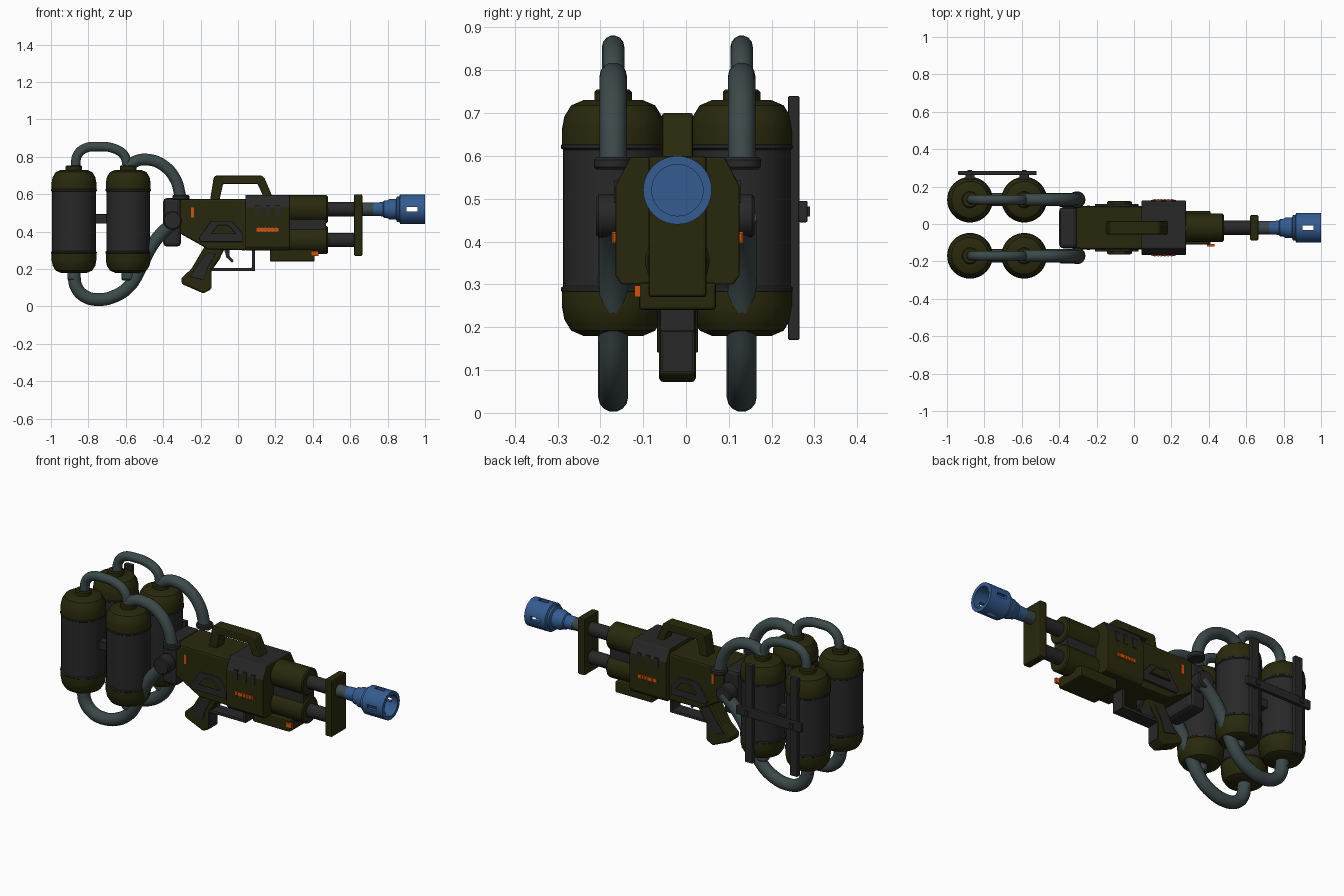
import bpy, bmesh, math
from mathutils import Matrix, Vector

if "Cube" in bpy.data.objects:
    bpy.data.objects.remove(bpy.data.objects["Cube"])

CY = -0.02                       # the model's mirror plane in y
SIDES = (-1, 1)


def material(name, rgb):
    m = bpy.data.materials.new(name)
    m.diffuse_color = (*rgb, 1)
    m.use_nodes = True
    m.node_tree.nodes["Principled BSDF"].inputs["Base Color"].default_value = m.diffuse_color
    return m


OLIVE = material("olive_paint", (0.022, 0.022, 0.004))
GREY = material("dark_grey", (0.021, 0.021, 0.021))
HOSE = material("grey_teal_hose", (0.045, 0.066, 0.067))
BLUE = material("blue_metal", (0.035, 0.105, 0.28))
ORANGE = material("orange_accent", (0.6, 0.09, 0.005))


def finish(name, bm, mats, bevel=0, smooth=True):
    bmesh.ops.recalc_face_normals(bm, faces=bm.faces)
    me = bpy.data.meshes.new(name)
    bm.to_mesh(me)
    bm.free()
    ob = bpy.data.objects.new(name, me)
    bpy.context.collection.objects.link(ob)
    for m in mats:
        me.materials.append(m)
    if bevel:
        mod = ob.modifiers.new("bevel", 'BEVEL')
        mod.width, mod.segments, mod.limit_method = bevel, 2, 'ANGLE'
    if smooth:
        bpy.ops.object.select_all(action='DESELECT')
        ob.select_set(True)
        bpy.context.view_layer.objects.active = ob
        bpy.ops.object.shade_smooth_by_angle(angle=math.radians(35))
    return ob


def box(name, x, y, z, mat, bevel=0):
    bm = bmesh.new()
    bmesh.ops.create_cube(bm, size=1)
    for v in bm.verts:
        v.co = Vector(((x[0] + x[1]) / 2 + v.co.x * (x[1] - x[0]),
                       (y[0] + y[1]) / 2 + v.co.y * (y[1] - y[0]),
                       (z[0] + z[1]) / 2 + v.co.z * (z[1] - z[0])))
    return finish(name, bm, [mat], bevel, False)


def prism(name, profile, y0, y1, mat, bevel=0):
    """Side profile (x, z) extruded from y0 to y1."""
    bm = bmesh.new()
    f = bm.faces.new([bm.verts.new((x, y0, z)) for x, z in profile])
    r = bmesh.ops.extrude_face_region(bm, geom=[f])
    vs = [v for v in r['geom'] if isinstance(v, bmesh.types.BMVert)]
    bmesh.ops.translate(bm, vec=(0, y1 - y0, 0), verts=vs)
    return finish(name, bm, [mat], bevel, False)


def lathe(name, profile, axis, origin, mats, rule=None, n=32):
    """(radius, height) profile turned about an axis; rule gives a material index by height."""
    rot = {'x': Matrix.Rotation(math.pi / 2, 4, 'Y'),
           'y': Matrix.Rotation(-math.pi / 2, 4, 'X'), 'z': Matrix()}[axis]
    bm = bmesh.new()
    rings = [[bm.verts.new((r * math.cos(2 * math.pi * i / n), r * math.sin(2 * math.pi * i / n), h))
              for i in range(n)] for r, h in profile]
    for a, b in zip(rings, rings[1:]):
        for i in range(n):
            bm.faces.new((a[i], a[(i + 1) % n], b[(i + 1) % n], b[i]))
    bm.faces.new(rings[0])
    bm.faces.new(rings[-1])
    if rule:
        for f in bm.faces:
            f.material_index = rule(f.calc_center_median().z)
    bm.transform(Matrix.Translation(origin) @ rot)
    return finish(name, bm, mats)


def rod(name, r, a, b, axis, origin, mat, n=32):
    e = min(0.006, (b - a) / 4)
    return lathe(name, [(r - e, a), (r, a + e), (r, b - e), (r - e, b)], axis, origin, [mat], n=n)


def hose(name, path, y, r):
    cu = bpy.data.curves.new(name, 'CURVE')
    cu.dimensions, cu.bevel_depth, cu.bevel_resolution = '3D', r, 5
    cu.use_fill_caps, cu.resolution_u = True, 8
    sp = cu.splines.new('BEZIER')
    sp.bezier_points.add(len(path) - 1)
    for p, (x, z) in zip(sp.bezier_points, path):
        p.co = (x, y, z)
        p.handle_left_type = p.handle_right_type = 'AUTO'
    tmp = bpy.data.objects.new("tmp", cu)
    bpy.context.collection.objects.link(tmp)
    dg = bpy.context.evaluated_depsgraph_get()
    bm = bmesh.new()
    me = bpy.data.meshes.new_from_object(tmp.evaluated_get(dg))
    bm.from_mesh(me)
    bpy.data.objects.remove(tmp)
    finish(name, bm, [HOSE])


# Tanks, necks and hoses, two rows
TANK = [(0.07, 0.18), (0.098, 0.192), (0.114, 0.218), (0.12, 0.25), (0.12, 0.283), (0.122, 0.285),
        (0.122, 0.292), (0.117, 0.296), (0.117, 0.614), (0.122, 0.618), (0.122, 0.625), (0.12, 0.627),
        (0.12, 0.66), (0.114, 0.692), (0.098, 0.718), (0.07, 0.73)]
for s in SIDES:
    y, tag = CY + s * 0.15, "front" if s < 0 else "back"
    for i, x in enumerate((-0.877, -0.587)):
        lathe(f"tank_{tag}_{i}", TANK, 'z', (x, y, 0), [OLIVE, GREY], lambda h: int(0.288 < h < 0.622), 40)
        rod(f"tank_neck_{tag}_{i}", 0.044, 0.72, 0.755, 'z', (x, y, 0), OLIVE)
        rod(f"tank_outlet_{tag}_{i}", 0.035, 0.14, 0.19, 'z', (x, y, 0), HOSE)
    hose(f"link_hose_{tag}", [(-0.87, 0.745), (-0.858, 0.81), (-0.82, 0.845), (-0.75, 0.855),
                              (-0.665, 0.845), (-0.61, 0.81), (-0.59, 0.745)], y, 0.026)
    hose(f"upper_hose_{tag}", [(-0.587, 0.745), (-0.55, 0.775), (-0.48, 0.785), (-0.40, 0.755),
                               (-0.335, 0.68), (-0.307, 0.585)], y, 0.032)
    hose(f"lower_hose_{tag}", [(-0.877, 0.17), (-0.865, 0.105), (-0.82, 0.055), (-0.75, 0.037),
                               (-0.66, 0.055), (-0.58, 0.11), (-0.52, 0.21), (-0.47, 0.31),
                               (-0.41, 0.39), (-0.335, 0.455)], y, 0.035)
    # Hose couplings at the stock
    rod(f"hose_collar_{tag}", 0.045, 0.568, 0.597, 'z', (-0.305, y, 0), GREY)
    rod(f"hose_coupling_{tag}", 0.05, -0.04, 0.03, 'y', (-0.35, y, 0.46), GREY)

# Carrying frame behind the tanks
for i, x in enumerate((-0.877, -0.587)):
    box(f"frame_upright_{i}", (x - 0.025, x + 0.025), (0.238, 0.265), (0.17, 0.74), GREY, 0.004)
    box(f"frame_bolt_{i}", (x - 0.012, x + 0.012), (0.28, 0.29), (0.458, 0.482), GREY)
box("frame_crossbar", (-0.94, -0.52), (0.262, 0.284), (0.445, 0.495), GREY, 0.004)
for s in SIDES:
    y = CY + s * 0.15
    box("tank_bridge", (-0.77, -0.70), (y - 0.02, y + 0.02), (0.445, 0.492), GREY)

# Stock, body and receiver
box("stock_pad", (-0.40, -0.305), (CY - 0.11, CY + 0.11), (0.32, 0.58), GREY, 0.02)
prism("stock_body", [(-0.31, 0.575), (0.05, 0.575), (0.05, 0.30), (-0.16, 0.305), (-0.22, 0.34), (-0.31, 0.39)],
      CY - 0.115, CY + 0.115, OLIVE, 0.01)
bm = bmesh.new()
half = [(0.13, 0.30), (0.145, 0.32), (0.145, 0.53), (0.11, 0.597)]
ring = [(CY - a, z) for a, z in half] + [(CY + a, z) for a, z in reversed(half)]
face = bm.faces.new([bm.verts.new((0.04, y, z)) for y, z in ring])
ext = bmesh.ops.extrude_face_region(bm, geom=[face])
bmesh.ops.translate(bm, vec=(0.237, 0, 0), verts=[v for v in ext['geom'] if isinstance(v, bmesh.types.BMVert)])
bmesh.ops.recalc_face_normals(bm, faces=bm.faces)
for f in bm.faces:
    f.material_index = int(f.normal.z > 0.3)
finish("receiver", bm, [OLIVE, GREY], 0.004, False)

# Side details, mirrored
PANEL = [(-0.21, 0.365), (-0.145, 0.455), (-0.03, 0.455), (0.025, 0.39), (0.025, 0.345), (-0.20, 0.345)]
INSET = [(-0.145, 0.39), (-0.11, 0.435), (-0.05, 0.435), (-0.01, 0.39)]
for s in SIDES:
    def span(a, b):
        return sorted((CY + s * a, CY + s * b))
    prism("side_panel", PANEL, *span(0.10, 0.127), GREY, 0.004)
    prism("side_panel_boss", INSET, *span(0.12, 0.142), OLIVE, 0.004)
    box("stock_light", (-0.25, -0.234), span(0.11, 0.119), (0.475, 0.53), ORANGE)
    box("receiver_vent", (0.10, 0.217), span(0.14, 0.15), (0.40, 0.42), ORANGE)
    for i in range(6):
        x = 0.107 + i * 0.018
        box("vent_rib", (x, x + 0.008), span(0.14, 0.153), (0.397, 0.423), ORANGE)
    for x in (0.103, 0.158, 0.213):
        box("receiver_slot", (x - 0.012, x + 0.012), span(0.14, 0.148), (0.49, 0.543), GREY)
    prism("grip_panel", [(-0.165, 0.29), (-0.12, 0.28), (-0.165, 0.20), (-0.18, 0.14), (-0.26, 0.16)],
          *span(0.03, 0.048), GREY, 0.003)

# Grip, trigger and guard
prism("grip", [(-0.17, 0.335), (-0.07, 0.31), (-0.10, 0.255), (-0.145, 0.19), (-0.145, 0.09), (-0.185, 0.07),
               (-0.30, 0.12), (-0.305, 0.15), (-0.25, 0.20)], CY - 0.043, CY + 0.043, OLIVE, 0.01)
prism("grip_front", [(-0.09, 0.27), (-0.10, 0.25), (-0.142, 0.19), (-0.142, 0.095), (-0.152, 0.095), (-0.152, 0.2)],
      CY - 0.036, CY + 0.036, GREY)
prism("trigger", [(-0.075, 0.31), (-0.045, 0.31), (-0.045, 0.27), (-0.022, 0.243), (-0.032, 0.235), (-0.062, 0.262)],
      CY - 0.012, CY + 0.012, GREY)
prism("trigger_guard", [(-0.15, 0.19), (0.092, 0.19), (0.092, 0.31), (0.075, 0.31), (0.075, 0.207), (-0.13, 0.207)],
      CY - 0.04, CY + 0.04, GREY, 0.003)

# Carry handle
prism("carry_handle", [(-0.15, 0.565), (-0.13, 0.69), (-0.12, 0.70), (0.125, 0.70), (0.14, 0.69), (0.185, 0.585),
                       (0.137, 0.585), (0.105, 0.655), (-0.08, 0.655), (-0.10, 0.565)],
      CY - 0.036, CY + 0.036, OLIVE, 0.006)

# Barrels and brace
for tag, z in (("upper", 0.52), ("lower", 0.355)):
    rod(f"{tag}_barrel_shroud", 0.075, 0.26, 0.48, 'x', (0, CY, z), OLIVE, 40)
    rod(f"{tag}_barrel", 0.038, 0.46, 0.64, 'x', (0, CY, z), GREY)
box("barrel_spine", (0.27, 0.47), (CY - 0.05, CY + 0.05), (0.36, 0.52), GREY)
box("barrel_brace", (0.62, 0.665), (CY - 0.068, CY + 0.068), (0.27, 0.60), OLIVE, 0.008)
box("under_box", (0.17, 0.41), (CY - 0.09, CY + 0.09), (0.24, 0.305), OLIVE, 0.008)
box("under_light", (0.39, 0.43), (-0.12, -0.106), (0.27, 0.297), ORANGE)

# Nozzle with a hollow, slotted muzzle
rod("nozzle_pipe", 0.035, 0.65, 0.75, 'x', (0, CY, 0.52), HOSE)
muzzle = lathe("nozzle", [(0.036, 0.725), (0.038, 0.775), (0.046, 0.78), (0.048, 0.80), (0.055, 0.81), (0.055, 0.845),
                          (0.068, 0.85), (0.068, 0.862), (0.08, 0.867), (0.08, 1.0), (0.06, 1.0), (0.06, 0.885)],
               'x', (0, CY, 0.52), [BLUE], n=40)
for i, (dy, dz) in enumerate(((0.2, 0.011), (0.011, 0.2))):
    cutter = box(f"slot_cutter_{i}", (0.9, 0.96), (CY - dy, CY + dy), (0.52 - dz, 0.52 + dz), BLUE)
    mod = muzzle.modifiers.new("slots", 'BOOLEAN')
    mod.object, mod.operation, mod.solver = cutter, 'DIFFERENCE', 'EXACT'
    bpy.context.view_layer.objects.active = muzzle
    bpy.ops.object.modifier_apply(modifier=mod.name)
    bpy.data.objects.remove(cutter)
